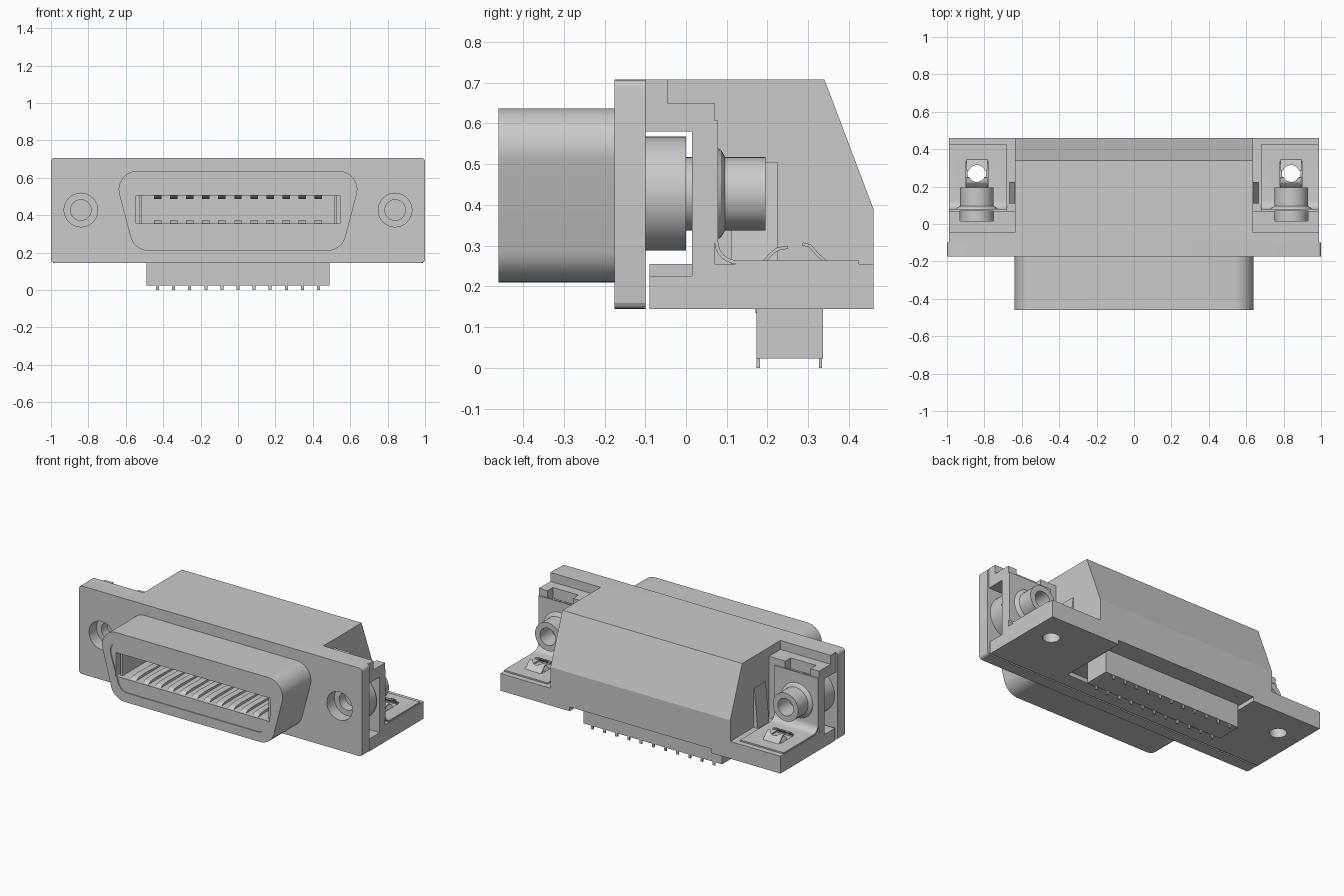
import bpy, bmesh, math
from mathutils import Vector

cube = bpy.data.objects.get("Cube")
if cube:
    bpy.data.objects.remove(cube, do_unlink=True)

grey = bpy.data.materials.new("plain grey")
grey.use_nodes = True
colour = (0.59, 0.59, 0.59, 1)
grey.diffuse_color = colour
grey.node_tree.nodes["Principled BSDF"].inputs["Base Color"].default_value = colour
built = []


def finish(name, bm):
    bmesh.ops.recalc_face_normals(bm, faces=bm.faces)
    mesh = bpy.data.meshes.new(name)
    bm.to_mesh(mesh)
    bm.free()
    mesh.materials.append(grey)
    obj = bpy.data.objects.new(name, mesh)
    bpy.context.collection.objects.link(obj)
    built.append(obj)
    return obj


def prism(name, axis, points, lo, hi):
    """Extrude a flat outline along one axis."""
    place = {"x": lambda a, b, t: (t, a, b),
             "y": lambda a, b, t: (a, t, b),
             "z": lambda a, b, t: (a, b, t)}[axis]
    bm = bmesh.new()
    face = bm.faces.new([bm.verts.new(place(a, b, lo)) for a, b in points])
    new = bmesh.ops.extrude_face_region(bm, geom=[face])["geom"]
    bmesh.ops.translate(bm, vec=Vector(place(0, 0, hi - lo)),
                        verts=[v for v in new if isinstance(v, bmesh.types.BMVert)])
    return finish(name, bm)


def rect(a0, a1, b0, b1):
    return [(a0, b0), (a1, b0), (a1, b1), (a0, b1)]


def box(name, x0, x1, y0, y1, z0, z1):
    return prism(name, "z", rect(x0, x1, y0, y1), z0, z1)


def circle(a, b, r, n=32):
    return [(a + r * math.cos(math.tau * i / n), b + r * math.sin(math.tau * i / n))
            for i in range(n)]


def rounded(corners, radius, steps=8):
    """Replace each corner of a convex outline by an arc."""
    out = []
    pts = [Vector(c) for c in corners]
    for i, p in enumerate(pts):
        u = (pts[i - 1] - p).normalized()
        v = (pts[(i + 1) % len(pts)] - p).normalized()
        half = u.angle(v) / 2
        centre = p + (u + v).normalized() * (radius / math.sin(half))
        start = p + u * (radius / math.tan(half)) - centre
        end = p + v * (radius / math.tan(half)) - centre
        for k in range(steps + 1):
            ray = start.lerp(end, k / steps).normalized()
            out.append(tuple(centre + ray * radius))
    return out


def strip(path, thick):
    """Outline of a thin bent sheet following a path."""
    pts = [Vector(p) for p in path]
    other = []
    for i, p in enumerate(pts):
        d = (pts[min(i + 1, len(pts) - 1)] - pts[max(i - 1, 0)]).normalized()
        other.append(p + Vector((-d.y, d.x)) * thick)
    return [tuple(p) for p in pts + other[::-1]]


def lathe(name, profile, x, z):
    bm = bmesh.new()
    verts = [bm.verts.new((x + r, y, z)) for r, y in profile]
    edges = [bm.edges.new(pair) for pair in zip(verts, verts[1:])]
    bmesh.ops.spin(bm, geom=verts + edges, cent=(x, 0, z), axis=(0, 1, 0),
                   angle=math.tau, steps=32, use_merge=False)
    bmesh.ops.remove_doubles(bm, verts=bm.verts, dist=1e-4)
    return finish(name, bm)


def cut(obj, *cutters):
    """Subtract cutters, bake the result and discard the cutters."""
    for c in cutters:
        mod = obj.modifiers.new("cut", "BOOLEAN")
        mod.operation, mod.solver, mod.object = "DIFFERENCE", "EXACT", c
    graph = bpy.context.evaluated_depsgraph_get()
    graph.update()
    mesh = bpy.data.meshes.new_from_object(obj.evaluated_get(graph))
    obj.modifiers.clear()
    obj.data = mesh
    for c in cutters:
        built.remove(c)
        bpy.data.objects.remove(c, do_unlink=True)


def slot_cutter():
    return box("slot_cutter", -0.545, 0.545, -0.6, -0.12, 0.355, 0.505)


SCREW_X, SCREW_Z, CLIP_Y = 0.84, 0.4275, 0.27

# Front flange with screw holes
flange = prism("flange", "y", rounded(rect(-1, 1, 0.145, 0.707), 0.02, 4), -0.175, -0.10)
cut(flange, slot_cutter(),
    *[prism("hole", "y", circle(s * SCREW_X, SCREW_Z, 0.09), -0.3, 0) for s in (1, -1)])

# D-shaped shell with shallow inner face and a deep slot
shell = prism("shell", "y", rounded([(-0.555, 0.21), (0.555, 0.21), (0.668, 0.637),
                                     (-0.668, 0.637)], 0.1), -0.46, -0.175)
inset = prism("inset", "y", rounded([(-0.51, 0.27), (0.51, 0.27), (0.605, 0.58),
                                     (-0.605, 0.58)], 0.07), -0.6, -0.454)
cut(shell, inset, slot_cutter())

# Contacts in the slot, solder pins and tail tabs
for i in range(11):
    x = -0.43 + 0.086 * i
    for side, z0, d in (("lower", 0.355, 1), ("upper", 0.505, -1)):
        arch = [(-0.44, z0), (-0.42, z0 + 0.012 * d), (-0.36, z0 + 0.017 * d),
                (-0.13, z0 + 0.01 * d), (-0.13, z0)]
        prism(side + "_contact", "x", arch, x - 0.02, x + 0.02)
    for y in (0.177, 0.33):
        box("solder_pin", x - 0.008, x + 0.008, y - 0.004, y + 0.004, 0, 0.03)
    box("tail_tab", x - 0.032, x + 0.032, 0.17, 0.18, 0.135, 0.175)

# Central rear housing with sloped back
prism("housing", "x", [(0.46, 0.255), (0.015, 0.255), (0.015, 0.58), (-0.10, 0.58),
                       (-0.10, 0.707), (0.34, 0.707), (0.46, 0.39)], -0.635, 0.635)
box("housing_lip", -0.635, 0.635, -0.09, 0.015, 0.225, 0.255)

# Base with mounting holes and an underside recess
base = prism("base", "x", [(-0.09, 0.145), (0.46, 0.145), (0.46, 0.255), (0.015, 0.255),
                           (0.015, 0.225), (-0.09, 0.225)], -0.99, 0.99)
cut(base, box("recess", -0.5, 0.5, 0.01, 0.6, 0.05, 0.172),
    *[prism("hole", "z", circle(s * SCREW_X, CLIP_Y, 0.05), 0, 0.4) for s in (1, -1)])
box("pin_block", -0.49, 0.49, 0.173, 0.336, 0.023, 0.175)

# Bent sheet path shared by both brackets
bend = [(0.125 - 0.055 * math.cos(a), 0.31 - 0.055 * math.sin(a))
        for a in (math.pi / 2 * k / 6 for k in range(7))]
sheet = strip([(0.07, 0.607)] + bend + [(0.425, 0.255)], 0.009)

for s, side in ((1, "left_"), (-1, "right_")):
    x0, x1 = sorted((s * 0.635, s * 0.99))
    # Side wing: top arm and slotted wall
    prism(side + "arm", "x", [(-0.10, 0.58), (-0.10, 0.707), (-0.045, 0.707),
                              (-0.045, 0.65), (0.015, 0.65), (0.015, 0.58)], x0, x1)
    wall = [(0.635, 0.255), (0.99, 0.255), (0.99, 0.65), (0.93, 0.65), (0.93, 0.34),
            (0.75, 0.34), (0.75, 0.65), (0.635, 0.65)]
    prism(side + "wall", "y", [(s * a, b) for a, b in wall], 0.015, 0.07)

    # Tapered rib on the housing flank
    rib = [(0.63, 0.255), (0.665, 0.255), (0.64, 0.505), (0.63, 0.505)]
    prism(side + "rib", "y", [(s * a, b) for a, b in rib], 0.11, 0.225)

    # Screw socket
    lathe(side + "screw_socket",
          [(0, -0.04), (0.055, -0.04), (0.055, -0.10), (0.14, -0.10), (0.14, 0),
           (0.09, 0), (0.09, 0.078), (0.112, 0.078), (0.107, 0.086), (0.09, 0.096),
           (0.09, 0.195), (0.055, 0.195), (0.055, 0.05), (0, 0.05)], s * SCREW_X, SCREW_Z)

    # Sheet bracket with square opening and two spring clips
    b0, b1 = sorted((s * 0.68, s * 0.988))
    c0, c1 = sorted((s * 0.78, s * 0.90))
    bracket = prism(side + "bracket", "x", sheet, b0, b1)
    cut(bracket, box("opening", c0, c1, 0.2, 0.335, 0.2, 0.4))
    clips = {"front_clip": [(0.195, 0.258), (0.21, 0.275), (0.226, 0.288), (0.25, 0.292)],
             "rear_clip": [(0.285, 0.3), (0.302, 0.296), (0.32, 0.275), (0.34, 0.258)]}
    for name, path in clips.items():
        clip = prism(side + name, "x", strip(path, 0.008), c0 + 0.004, c1 - 0.004)
        cut(clip, prism("hole", "z", circle(s * SCREW_X, CLIP_Y, 0.045), 0, 0.4))

    # Guide strip at the slot end
    g0, g1 = sorted((s * 0.515, s * 0.53))
    box(side + "slot_guide", g0, g1, -0.43, -0.13, 0.355, 0.505)

bpy.ops.object.select_all(action="DESELECT")
for obj in built:
    obj.select_set(True)
bpy.context.view_layer.objects.active = built[0]
bpy.ops.object.shade_smooth_by_angle(angle=math.radians(18))
